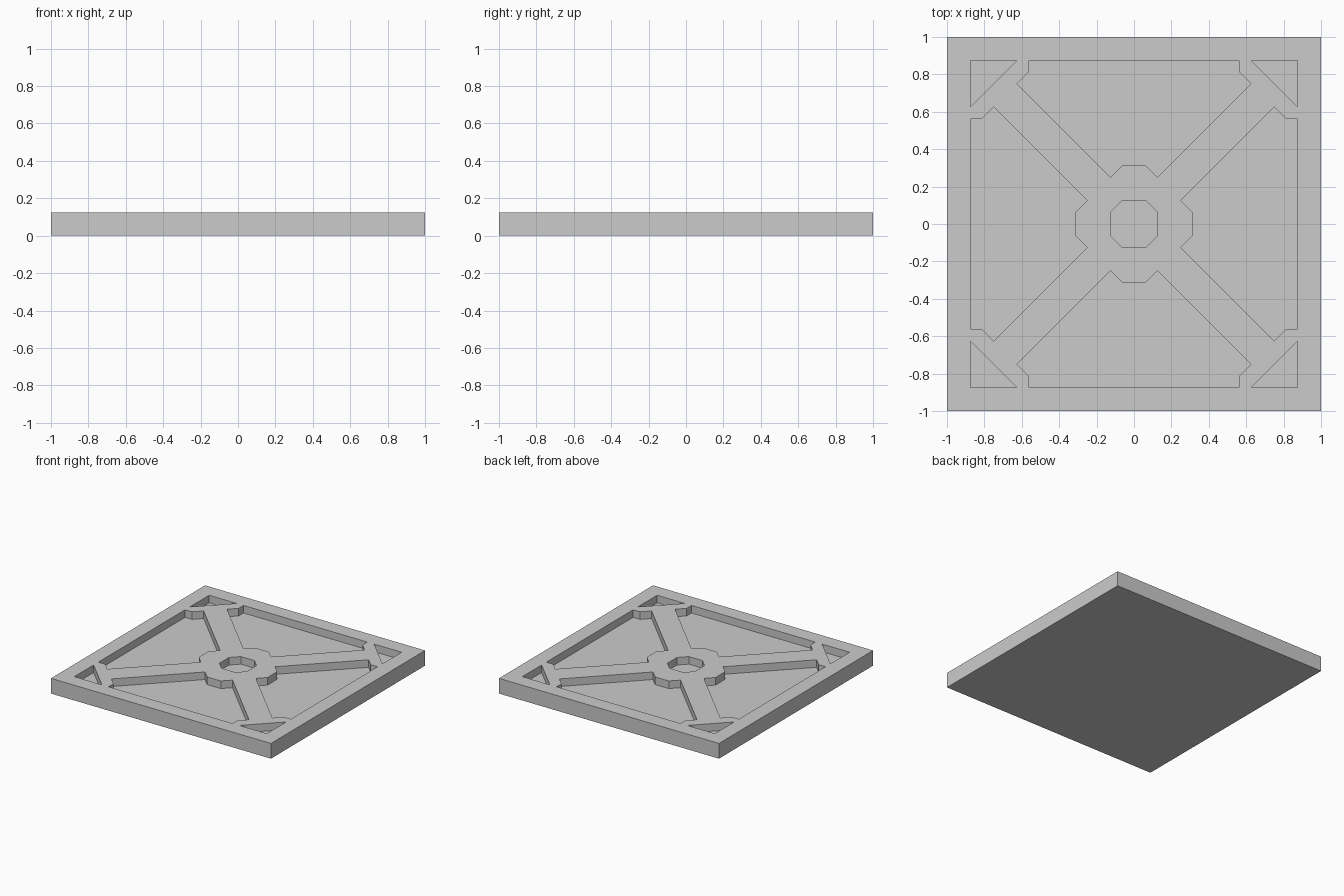
import bpy, bmesh, math

if "Cube" in bpy.data.objects:
    bpy.data.objects.remove(bpy.data.objects["Cube"])

HEIGHT, FLOOR = 0.125, 0.0625


def rotated(points, quarter):
    c, s = [(1, 0), (0, 1), (-1, 0), (0, -1)][quarter]
    return [(c * x - s * y, s * x + c * y) for x, y in points]


def add_prism(bm, points, z0, z1):
    face = bm.faces.new([bm.verts.new((x, y, z0)) for x, y in points])
    ext = bmesh.ops.extrude_face_region(bm, geom=[face])
    top = [v for v in ext["geom"] if isinstance(v, bmesh.types.BMVert)]
    bmesh.ops.translate(bm, verts=top, vec=(0, 0, z1 - z0))


def make_object(name, outlines, z0, z1):
    bm = bmesh.new()
    for points in outlines:
        add_prism(bm, points, z0, z1)
    bmesh.ops.recalc_face_normals(bm, faces=bm.faces)
    mesh = bpy.data.meshes.new(name)
    bm.to_mesh(mesh)
    bm.free()
    obj = bpy.data.objects.new(name, mesh)
    bpy.context.collection.objects.link(obj)
    return obj


# Square slab
panel = make_object("floor_panel", [[(-1, -1), (1, -1), (1, 1), (-1, 1)]], 0, HEIGHT)

# Recess outlines: side pocket, corner triangle, central octagon
half = [(0.5625, 0.875), (0.5625, 0.8125), (0.625, 0.75), (0.125, 0.25), (0.0625, 0.3125)]
side = half + [(-x, y) for x, y in reversed(half)]
corner = [(0.625, 0.875), (0.875, 0.875), (0.875, 0.625)]
octagon = [p for q in range(4) for p in rotated([(0.125, -0.0625), (0.125, 0.0625)], q)]
outlines = [rotated(shape, q) for shape in (side, corner) for q in range(4)] + [octagon]

# Cut the recesses into the top
cutter = make_object("recess_cutter", outlines, FLOOR, HEIGHT + 0.1)
cutter.hide_render = True
cutter.hide_set(True)
cut = panel.modifiers.new("recesses", 'BOOLEAN')
cut.operation = 'DIFFERENCE'
cut.solver = 'EXACT'
cut.object = cutter
bpy.context.view_layer.objects.active = panel
bpy.ops.object.modifier_apply(modifier=cut.name)
bpy.data.objects.remove(cutter)
